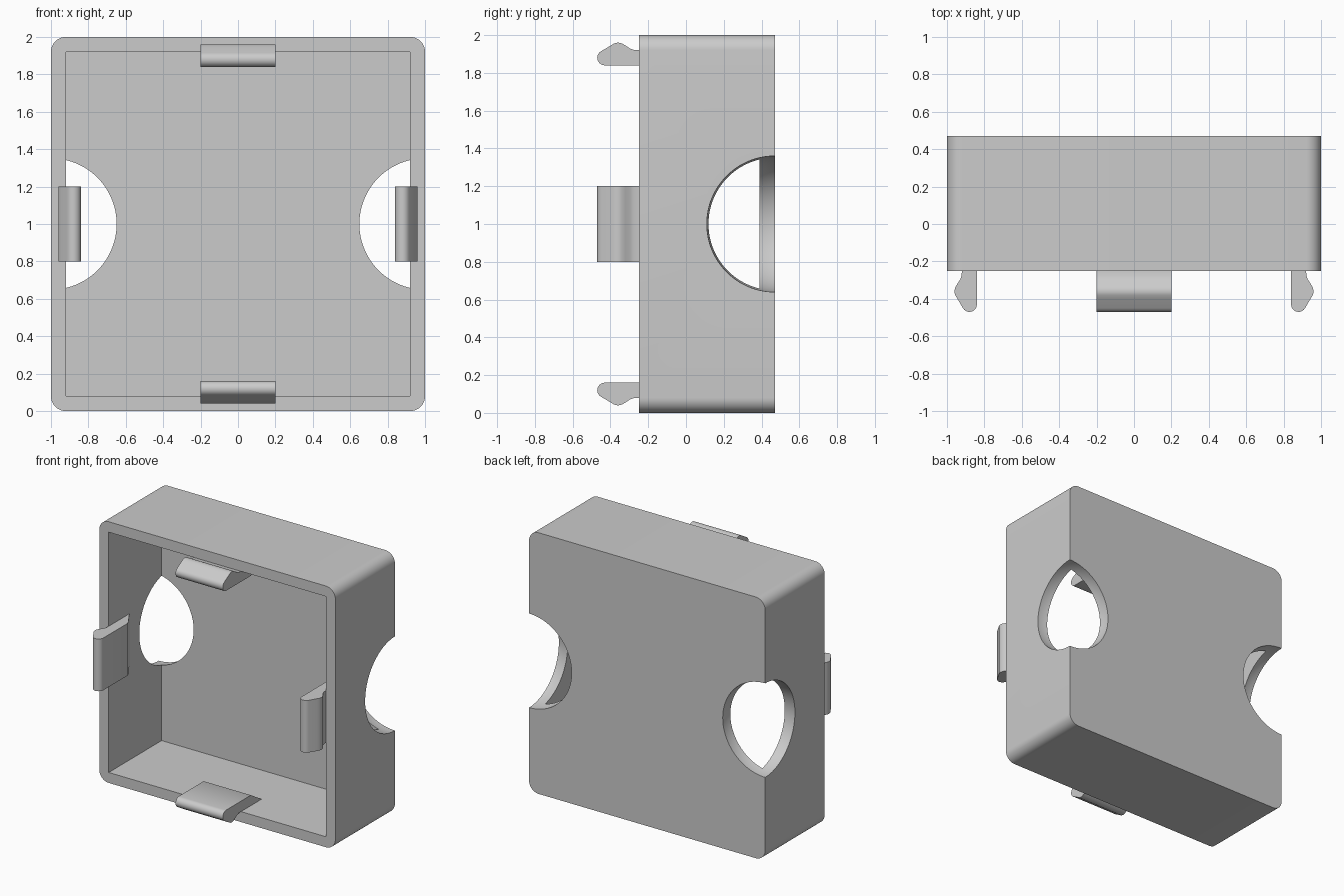
import bpy, bmesh, math
from mathutils import Matrix, Vector

if "Cube" in bpy.data.objects:
    bpy.data.objects.remove(bpy.data.objects["Cube"], do_unlink=True)

FRONT, BACK, WALL = -0.25, 0.47, 0.08

grey = bpy.data.materials.new("light_grey")
grey.use_nodes = True
colour = (0.6, 0.6, 0.6, 1)
grey.diffuse_color = colour
grey.node_tree.nodes["Principled BSDF"].inputs["Base Color"].default_value = colour


def make_object(name, bm):
    bmesh.ops.recalc_face_normals(bm, faces=bm.faces)
    mesh = bpy.data.meshes.new(name)
    bm.to_mesh(mesh)
    bm.free()
    mesh.materials.append(grey)
    obj = bpy.data.objects.new(name, mesh)
    bpy.context.collection.objects.link(obj)
    return obj


def box(name, half, y0, y1, radius=0):
    """Square block centred on z = 1, with optional rounded corners along y."""
    bm = bmesh.new()
    bmesh.ops.create_cube(bm, size=1)
    bmesh.ops.scale(bm, vec=(2 * half, y1 - y0, 2 * half), verts=bm.verts)
    bmesh.ops.translate(bm, vec=(0, (y0 + y1) / 2, 1), verts=bm.verts)
    if radius:
        edges = [e for e in bm.edges if abs(e.verts[0].co.y - e.verts[1].co.y) > 0.1]
        bmesh.ops.bevel(bm, geom=edges, offset=radius, segments=10,
                        profile=0.5, affect='EDGES')
    return make_object(name, bm)


def select_only(obj):
    bpy.ops.object.select_all(action='DESELECT')
    obj.select_set(True)
    bpy.context.view_layer.objects.active = obj


def cut(obj, cutter):
    mod = obj.modifiers.new("cut", 'BOOLEAN')
    mod.operation = 'DIFFERENCE'
    mod.solver = 'EXACT'
    mod.object = cutter
    select_only(obj)
    bpy.ops.object.modifier_apply(modifier=mod.name)
    bpy.data.objects.remove(cutter, do_unlink=True)


# Open-fronted case with rounded outer corners
case = box("case", 1, FRONT, BACK, WALL)
cut(case, box("cavity_cutter", 1 - WALL, FRONT - 0.2, BACK - WALL))

# Ball-shaped cutouts on the two rear side edges
for side in (-1, 1):
    bm = bmesh.new()
    bmesh.ops.create_uvsphere(bm, u_segments=96, v_segments=64, radius=0.36)
    bmesh.ops.rotate(bm, verts=bm.verts, matrix=Matrix.Rotation(math.pi / 96, 3, 'Z'))
    bmesh.ops.translate(bm, vec=(side, BACK, 1), verts=bm.verts)
    cut(case, make_object("ball_cutter", bm))

# Snap clip profile: (distance from the centre, y)
profile = [(0.93, -0.01), (0.92, 0.0), (0.84, -0.13)]
for i in range(11):
    a = math.radians(180 + 15 * i)
    profile.append((0.88 + 0.04 * math.cos(a), -0.43 + 0.04 * math.sin(a)))
profile += [(0.945, -0.398), (0.956, -0.38), (0.961, -0.36), (0.956, -0.34),
            (0.945, -0.32), (0.929, -0.296), (0.922, -0.277), (0.92, FRONT),
            (0.93, FRONT + 0.005)]


def clip(name, angle):
    """Extrude the profile to a clip and turn it about the y axis."""
    bm = bmesh.new()
    face = bm.faces.new([bm.verts.new((d, y, -0.2)) for d, y in profile])
    ext = bmesh.ops.extrude_face_region(bm, geom=[face])
    new = [g for g in ext["geom"] if isinstance(g, bmesh.types.BMVert)]
    bmesh.ops.translate(bm, vec=(0, 0, 0.4), verts=new)
    bm.transform(Matrix.Translation(Vector((0, 0, 1))) @ Matrix.Rotation(angle, 4, 'Y'))
    return make_object(name, bm)


parts = [case]
for i, name in enumerate(("left", "bottom", "right", "top")):
    parts.append(clip(name + "_clip", i * math.pi / 2))

for obj in parts:
    select_only(obj)
    bpy.ops.object.shade_smooth_by_angle(angle=math.radians(32))
